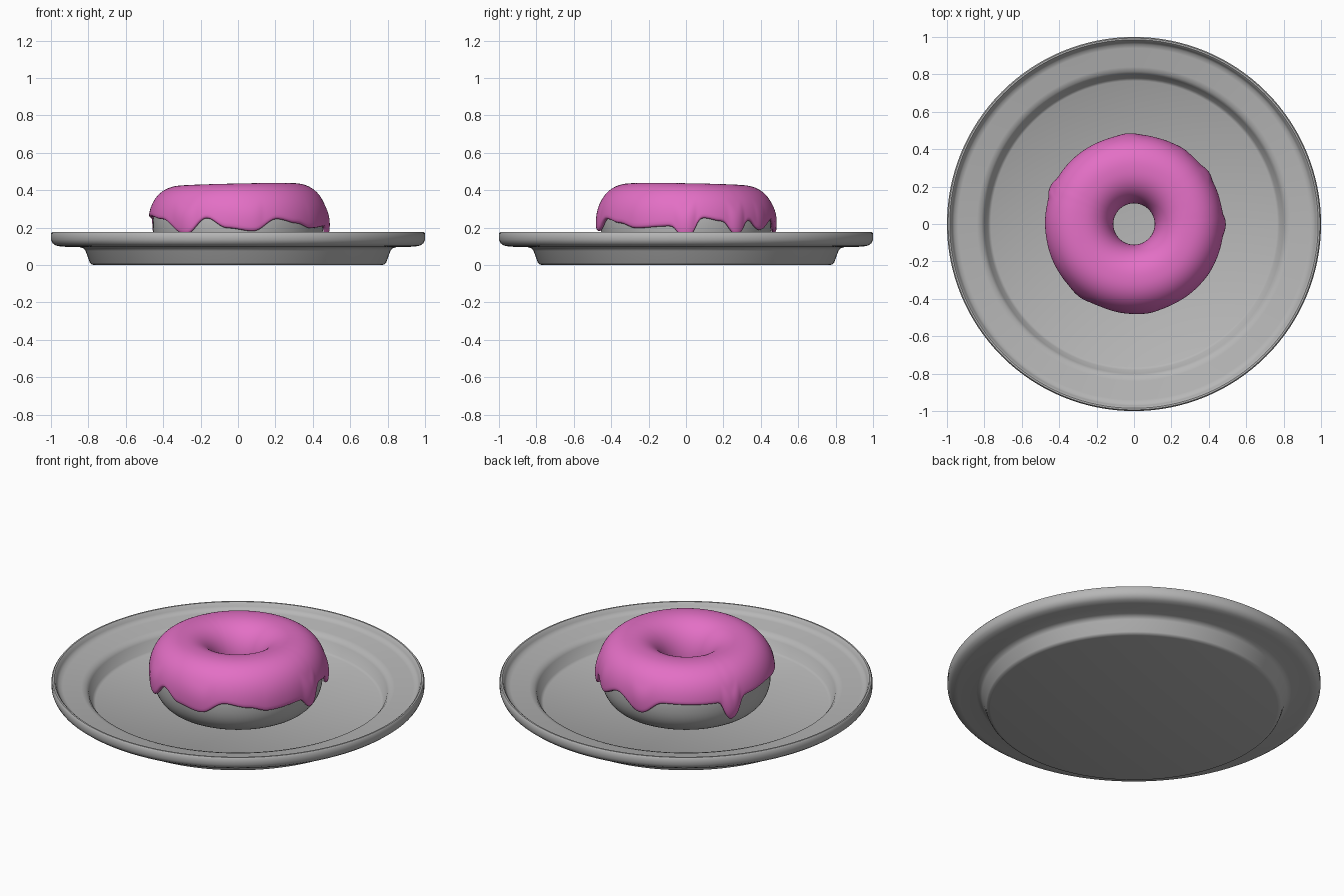
import bpy, bmesh, math
from math import sin, cos, radians, pi

cube = bpy.data.objects.get("Cube")
if cube:
    bpy.data.objects.remove(cube)


def material(name, rgb):
    m = bpy.data.materials.new(name)
    m.use_nodes = True
    m.diffuse_color = (*rgb, 1)
    m.node_tree.nodes["Principled BSDF"].inputs["Base Color"].default_value = (*rgb, 1)
    return m


grey = material("plain grey", (0.47, 0.47, 0.47))
pink = material("pink icing", (0.77, 0.16, 0.56))


def revolve(name, profile, mat, segments, closed=False):
    """Sweep profile(angle) -> list of (radius, z) around the z axis."""
    bm = bmesh.new()
    rings = []
    for j in range(segments):
        t = 2 * pi * j / segments
        rings.append([bm.verts.new((r * cos(t), r * sin(t), z)) for r, z in profile(t)])
    n = len(rings[0])
    for j in range(segments):
        a, b = rings[j], rings[(j + 1) % segments]
        for i in range(n if closed else n - 1):
            k = (i + 1) % n
            bm.faces.new((a[i], a[k], b[k], b[i]))
    bmesh.ops.remove_doubles(bm, verts=bm.verts, dist=1e-5)
    mesh = bpy.data.meshes.new(name)
    bm.to_mesh(mesh)
    bm.free()
    mesh.materials.append(mat)
    obj = bpy.data.objects.new(name, mesh)
    bpy.context.collection.objects.link(obj)
    return obj


def smooth(obj, angle):
    bpy.ops.object.select_all(action="DESELECT")
    obj.select_set(True)
    bpy.context.view_layer.objects.active = obj
    bpy.ops.object.shade_smooth_by_angle(angle=radians(angle))


# Plate: floor, inner wall, rim and lip, then back along the underside
plate_profile = [
    (0, 0.04), (0.765, 0.04), (0.78, 0.05), (0.80, 0.105), (0.815, 0.122), (0.84, 0.13),
    (0.94, 0.135), (0.962, 0.142), (0.972, 0.155), (0.978, 0.17), (0.985, 0.176),
    (0.994, 0.176), (1.0, 0.168), (1.0, 0.135), (0.992, 0.117), (0.975, 0.104),
    (0.945, 0.098), (0.845, 0.095), (0.825, 0.088), (0.815, 0.075), (0.792, 0.012),
    (0.785, 0.004), (0.77, 0), (0, 0)]
plate = revolve("plate", lambda t: plate_profile, grey, 128)
smooth(plate, 40)

# Dough ring with a slightly squared tube section
RING, WIDE, TALL, MID, POWER = 0.295, 0.16, 0.18, 0.215, 2.3


def tube(phi):
    c, s = cos(phi), sin(phi)
    return (RING + WIDE * math.copysign(abs(c) ** (2 / POWER), c),
            MID + TALL * math.copysign(abs(s) ** (2 / POWER), s))


dough = revolve("dough", lambda t: [tube(-2 * pi * i / 48) for i in range(48)], grey, 96, True)
smooth(dough, 60)

# Lower edge of the icing: (angle in degrees, height), peaks and drips
edge = [(-149, 0.235), (-126, 0.16), (-111, 0.24), (-97, 0.19), (-80, 0.175), (-64, 0.235),
        (-48, 0.215), (-35, 0.19), (-10, 0.2), (0, 0.14), (11, 0.24), (24, 0.225), (35, 0.155),
        (45, 0.23), (56, 0.18), (75, 0.235), (94, 0.165), (110, 0.235), (147, 0.23),
        (156, 0.125), (167, 0.24), (190, 0.25)]


def edge_height(t):
    d = (math.degrees(t) + 149) % 360 - 149
    points = edge + [(edge[0][0] + 360, edge[0][1])]
    for (a0, z0), (a1, z1) in zip(points, points[1:]):
        if a0 <= d <= a1:
            f = (1 - cos(pi * (d - a0) / (a1 - a0))) / 2
            return z0 + (z1 - z0) * f
    return edge[0][1]


def icing_profile(t):
    z_end = edge_height(t) + 0.006
    h = (z_end - MID) / TALL
    end = math.asin(math.copysign(abs(h) ** (POWER / 2), h))
    start = radians(195)
    rows = 32
    bulb = 0.012 * max(0, min(1, (0.2 - z_end) / 0.05))
    out = []
    for i in range(rows + 1):
        u = i / rows
        r, z = tube(start + (end - start) * u)
        lift = max(0, (z - MID) / TALL) * (0.011 + 0.008 * cos(t + radians(38)))
        swell = bulb * max(0, sin(pi * (u - 0.8) / 0.24)) if u > 0.8 else 0
        out.append((r + swell, z + lift))
    return out


# Icing: thin shell over the dough with a rounded lower rim
icing = revolve("icing", icing_profile, pink, 180)
shell = icing.modifiers.new("thickness", "SOLIDIFY")
shell.thickness = 0.025
shell.offset = 1
soft = icing.modifiers.new("soft edge", "SUBSURF")
soft.levels = soft.render_levels = 1
smooth(icing, 180)
